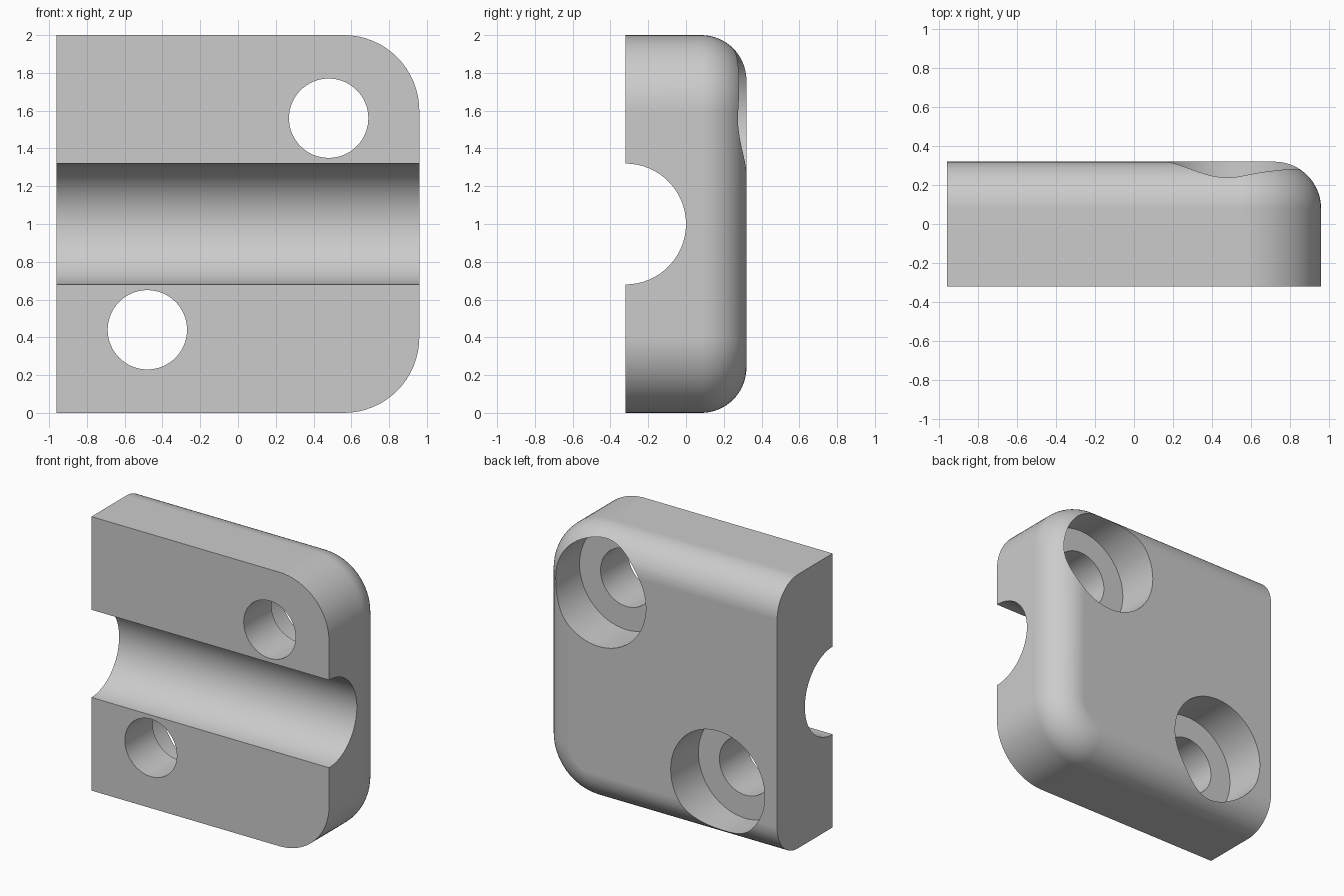
import bpy, bmesh
from math import sin, cos, pi
from mathutils import Matrix

cube = bpy.data.objects.get("Cube")
if cube:
    bpy.data.objects.remove(cube, do_unlink=True)

HALF_W, HALF_D, HEIGHT = 0.96, 0.32, 2.0
CORNER, FILLET = 0.40, 0.24
STEPS = 16

grey = bpy.data.materials.new("plain_grey")
grey.use_nodes = True
colour = (0.6, 0.6, 0.6, 1)
grey.diffuse_color = colour
grey.node_tree.nodes["Principled BSDF"].inputs["Base Color"].default_value = colour


def make_object(name, bm):
    bmesh.ops.recalc_face_normals(bm, faces=bm.faces)
    mesh = bpy.data.meshes.new(name)
    bm.to_mesh(mesh)
    bm.free()
    mesh.materials.append(grey)
    obj = bpy.data.objects.new(name, mesh)
    bpy.context.collection.objects.link(obj)
    return obj


def outline(inset, y):
    """Square left end, two rounded corners on the right."""
    r = CORNER - inset
    cx = HALF_W - CORNER
    pts = [(-HALF_W, y, inset)]
    for cz, start in ((CORNER, -pi / 2), (HEIGHT - CORNER, 0)):
        for i in range(STEPS + 1):
            a = start + i * pi / 2 / STEPS
            pts.append((cx + r * cos(a), y, cz + r * sin(a)))
    pts.append((-HALF_W, y, HEIGHT - inset))
    return pts


# Clamp body: flat front, rounded back edge on three sides
bm = bmesh.new()
levels = [(0, -HALF_D)]
for i in range(STEPS + 1):
    a = i * pi / 2 / STEPS
    levels.append((FILLET * (1 - cos(a)), HALF_D - FILLET * (1 - sin(a))))
rings = [[bm.verts.new(p) for p in outline(*lv)] for lv in levels]
for lower, upper in zip(rings, rings[1:]):
    for i in range(len(lower) - 1):
        bm.faces.new((lower[i], lower[i + 1], upper[i + 1], upper[i]))
bm.faces.new(rings[0])
bm.faces.new(rings[-1])
# Flat left end
bm.faces.new([r[0] for r in rings] + [r[-1] for r in reversed(rings)])
body = make_object("clamp_body", bm)
bpy.context.view_layer.objects.active = body
body.select_set(True)


def cut(name, radius, length, centre, axis):
    """Subtract a cylinder from the body."""
    bm = bmesh.new()
    turn = Matrix.Rotation(pi / 2, 4, "Y" if axis == "X" else "X")
    bmesh.ops.create_cone(bm, cap_ends=True, segments=64, radius1=radius,
                          radius2=radius, depth=length,
                          matrix=Matrix.Translation(centre) @ turn)
    cutter = make_object(name, bm)
    cutter.hide_render = True
    mod = body.modifiers.new(name, "BOOLEAN")
    mod.operation, mod.solver, mod.object = "DIFFERENCE", "EXACT", cutter
    bpy.ops.object.modifier_apply(modifier=mod.name)
    bpy.data.objects.remove(cutter, do_unlink=True)


# Half-round channel across the front
cut("channel_cutter", 0.32, 3, (0, -HALF_D, 1), "X")

# Two bolt holes, counterbored from the back
for x, z in ((0.48, 1.56), (-0.48, 0.44)):
    cut("bolt_hole_cutter", 0.21, 2, (x, 0, z), "Y")
    cut("counterbore_cutter", 0.38, 0.6, (x, 0.3, z), "Y")

# Smooth curves, crisp edges
bpy.ops.object.select_all(action="DESELECT")
body.select_set(True)
bpy.ops.object.shade_smooth_by_angle(angle=pi / 6)
weighted = body.modifiers.new("flat_face_normals", "WEIGHTED_NORMAL")
weighted.keep_sharp = True
